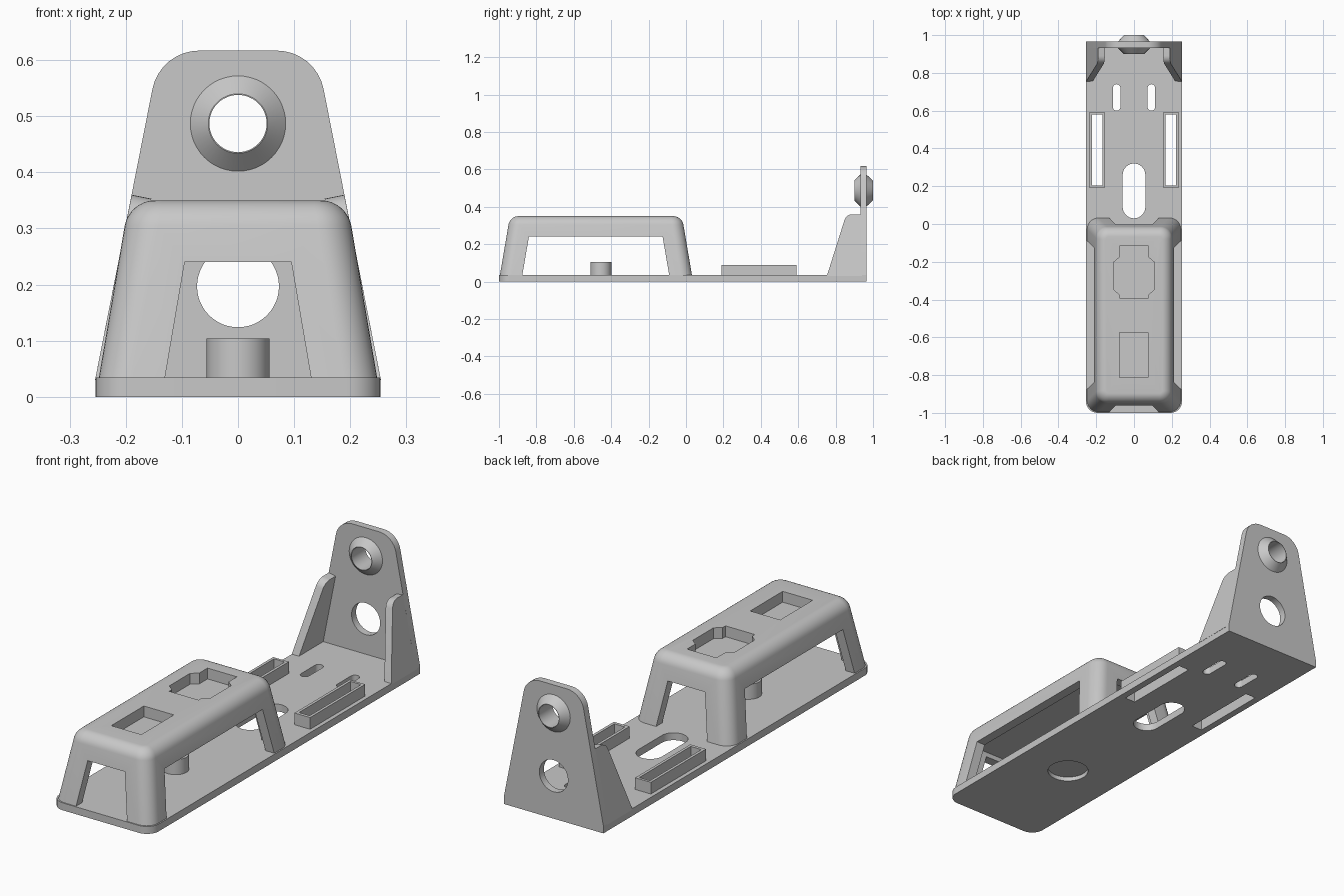
import bpy, bmesh, math
from mathutils import Vector

old = bpy.data.objects.get("Cube")
if old:
    bpy.data.objects.remove(old, do_unlink=True)

grey = bpy.data.materials.new("plain grey")
grey.use_nodes = True
COLOUR = (0.58, 0.58, 0.58, 1)
grey.diffuse_color = COLOUR
grey.node_tree.nodes["Principled BSDF"].inputs["Base Color"].default_value = COLOUR


def rounded(corners, n=8):
    """Outline from (u, v, radius) corners."""
    out = []
    for i, (u, v, r) in enumerate(corners):
        p = Vector((u, v))
        if r == 0:
            out.append((u, v))
            continue
        a = (Vector(corners[i - 1][:2]) - p).normalized()
        b = (Vector(corners[(i + 1) % len(corners)][:2]) - p).normalized()
        half = a.angle(b) / 2
        centre = p + (a + b).normalized() * r / math.sin(half)
        reach = r / math.tan(half)
        start = (p + a * reach - centre).normalized()
        end = (p + b * reach - centre).normalized()
        for k in range(n + 1):
            out.append(tuple(centre + start.slerp(end, k / n) * r))
    return out


def rect(x0, x1, y0, y1, r=0):
    return rounded([(x0, y0, r), (x1, y0, r), (x1, y1, r), (x0, y1, r)])


def circle(u, v, r, n=48):
    return [(u + r * math.cos(math.tau * k / n), v + r * math.sin(math.tau * k / n))
            for k in range(n)]


def loft(name, rings, closed=False):
    """Skin equal rings of points; cap the ends or close into a loop."""
    bm = bmesh.new()
    rows = [[bm.verts.new(p) for p in ring] for ring in rings]
    pairs = list(zip(rows, rows[1:]))
    if closed:
        pairs.append((rows[-1], rows[0]))
    else:
        bm.faces.new(rows[0])
        bm.faces.new(rows[-1])
    for a, b in pairs:
        for i in range(len(a)):
            bm.faces.new((a[i - 1], a[i], b[i], b[i - 1]))
    bmesh.ops.recalc_face_normals(bm, faces=bm.faces)
    mesh = bpy.data.meshes.new(name)
    bm.to_mesh(mesh)
    bm.free()
    mesh.materials.append(grey)
    obj = bpy.data.objects.new(name, mesh)
    bpy.context.collection.objects.link(obj)
    return obj


def prism(name, outline, lo, hi, axis="Z"):
    place = {"X": lambda u, v, w: (w, u, v),
             "Y": lambda u, v, w: (u, w, v),
             "Z": lambda u, v, w: (u, v, w)}[axis]
    return loft(name, [[place(u, v, w) for u, v in outline] for w in (lo, hi)])


def select(obj):
    bpy.ops.object.select_all(action="DESELECT")
    obj.select_set(True)
    bpy.context.view_layer.objects.active = obj


def cut(obj, *cutters):
    select(obj)
    for cutter in cutters:
        mod = obj.modifiers.new("cut", "BOOLEAN")
        mod.operation = "DIFFERENCE"
        mod.solver = "EXACT"
        mod.object = cutter
        bpy.ops.object.modifier_apply(modifier=mod.name)
        bpy.data.objects.remove(cutter, do_unlink=True)


parts = []

# Base plate with its slots and the round recess underneath
FLOOR = 0.034
base = prism("base_plate", rounded([(-0.254, -1, 0.06), (0.254, -1, 0.06),
                                    (0.254, 0.965, 0), (-0.254, 0.965, 0)]), 0, FLOOR)
holes = [rect(-0.06, 0.06, 0.03, 0.32, 0.0599)]
for s in (-1, 1):
    holes.append(rect(s * 0.092 - 0.02, s * 0.092 + 0.02, 0.6, 0.74, 0.0199))
    holes.append(rect(s * 0.195 - 0.027, s * 0.195 + 0.027, 0.205, 0.58))
cut(base, *[prism("cutter", h, -0.1, 0.1) for h in holes],
    prism("cutter", circle(0, -0.46, 0.09), -0.1, 0.02))
parts.append(base)

# Raised frames around the strap slots
for s, side in ((-1, "right"), (1, "left")):
    c = s * 0.195
    frame = prism(side + "_slot_frame", rect(c - 0.04, c + 0.04, 0.19, 0.592), 0.03, 0.088)
    cut(frame, prism("cutter", rect(c - 0.027, c + 0.027, 0.205, 0.58), 0, 0.2))
    parts.append(frame)

# Round post under the cover
parts.append(prism("post", circle(0, -0.455, 0.056), 0.03, 0.104))


# Tapered cover: outer skin with a rounded top edge, hollowed and opened
def cover_ring(z, inset, radius):
    d = inset + 0.17 * (z - FLOOR)
    return [(x, y, z) for x, y in
            rect(-0.248 + d, 0.248 - d, -0.995 + d, 0.032 - d, radius)]


rings = [cover_ring(0.03, 0, 0.06)]
for k in range(9):
    a = math.pi / 2 * k / 8
    inset = 0.045 * (1 - math.cos(a))
    rings.append(cover_ring(0.305 + 0.045 * math.sin(a), inset, 0.06 - inset))
cover = loft("cover", rings)
cavity = loft("cutter", [cover_ring(0, 0.045, 0.03), cover_ring(0.26, 0.045, 0.03)])
side_gap = prism("cutter", [(-0.881, 0), (-0.84, 0.24), (-0.125, 0.24), (-0.084, 0)],
                 -1, 1, "X")
end_gap = prism("cutter", [(-0.136, 0), (-0.095, 0.24), (0.095, 0.24), (0.136, 0)],
                -1.5, 0.5, "Y")
half = [(0.075, -0.395), (0.075, -0.375), (0.105, -0.35),
        (0.105, -0.2), (0.075, -0.175), (0.075, -0.115)]
socket = half + [(-x, y) for x, y in reversed(half)]
cut(cover, cavity, side_gap, end_gap,
    prism("cutter", rect(-0.078, 0.075, -0.812, -0.575), 0.3, 0.5),
    prism("cutter", socket, 0.3, 0.5))
parts.append(cover)

# Upright back plate with two round holes
back = prism("back_plate", rounded([(-0.254, FLOOR, 0), (0.254, FLOOR, 0),
                                    (0.139, 0.617, 0.085), (-0.139, 0.617, 0.085)]),
             0.932, 0.965, "Y")
cut(back, prism("cutter", circle(0, 0.197, 0.073), 0.5, 1.5, "Y"),
    prism("cutter", circle(0, 0.487, 0.054), 0.5, 1.5, "Y"))
parts.append(back)

# Conical bushing on both faces of the back plate
section = [(0.051, 0.9), (0.053, 0.9), (0.085, 0.932), (0.085, 0.965),
           (0.053, 1.0), (0.051, 1.0)]
parts.append(loft("bushing", [[(x, y, z) for x, z in circle(0, 0.487, r)]
                              for r, y in section], closed=True))

# Leaning side gussets
profile = rounded([(0.753, 0.03, 0), (0.857, 0.36, 0.045), (0.94, 0.36, 0), (0.94, 0.03, 0)])
for s, side in ((-1, "right"), (1, "left")):
    edge = [(0.254 - 0.1977 * (z - FLOOR), y, z) for y, z in profile]
    parts.append(loft(side + "_gusset", [[(s * x, y, z) for x, y, z in edge],
                                         [(s * (x - 0.035), y, z - 0.007) for x, y, z in edge]]))

for obj in parts:
    select(obj)
    bpy.ops.object.shade_smooth_by_angle(angle=math.radians(30))
